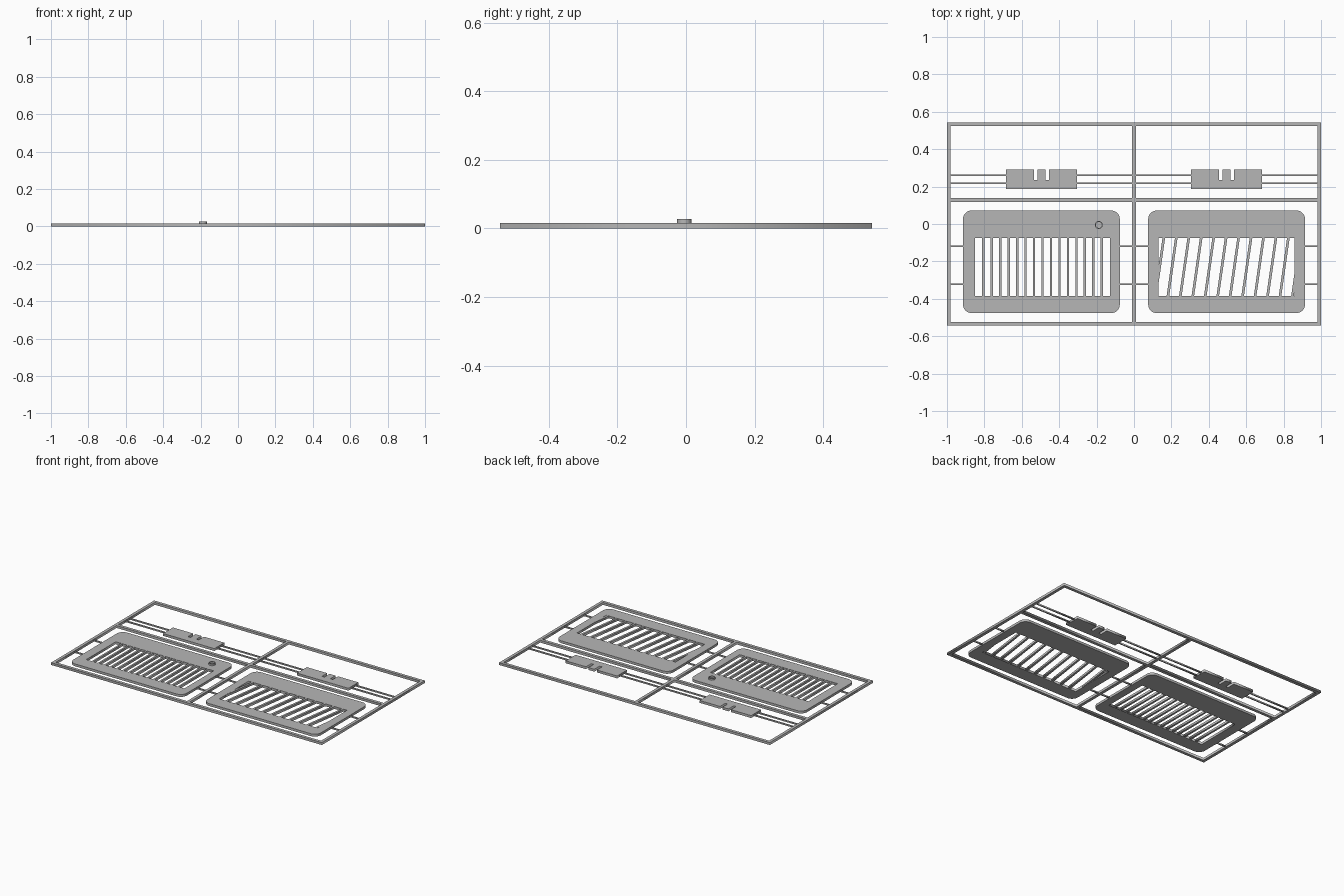
import bpy
from math import cos, sin, pi

if "Cube" in bpy.data.objects:
    bpy.data.objects.remove(bpy.data.objects["Cube"], do_unlink=True)

grey = bpy.data.materials.new("plain grey")
grey.use_nodes = True
grey.diffuse_color = (0.47, 0.47, 0.47, 1)
grey.node_tree.nodes["Principled BSDF"].inputs["Base Color"].default_value = grey.diffuse_color

H = 0.016  # sheet thickness


def sheet(name, outlines, z0=0.0, z1=H):
    """Flat part: first outline is the edge, the rest are holes."""
    curve = bpy.data.curves.new(name, "CURVE")
    curve.dimensions = "2D"
    curve.fill_mode = "BOTH"
    curve.extrude = (z1 - z0) / 2
    for pts in outlines:
        spline = curve.splines.new("POLY")
        spline.points.add(len(pts) - 1)
        for p, (x, y) in zip(spline.points, pts):
            p.co = (x, y, 0, 1)
        spline.use_cyclic_u = True
    temp = bpy.data.objects.new(name + "_outline", curve)
    bpy.context.collection.objects.link(temp)
    deps = bpy.context.evaluated_depsgraph_get()
    mesh = bpy.data.meshes.new_from_object(temp.evaluated_get(deps))
    bpy.data.objects.remove(temp, do_unlink=True)
    mesh.materials.clear()
    mesh.materials.append(grey)
    obj = bpy.data.objects.new(name, mesh)
    obj.location.z = (z0 + z1) / 2
    bpy.context.collection.objects.link(obj)
    return obj


def rect(x0, x1, y0, y1):
    return [(x0, y0), (x1, y0), (x1, y1), (x0, y1)]


def circle(cx, cy, r, n=32):
    return [(cx + r * cos(2 * pi * i / n), cy + r * sin(2 * pi * i / n)) for i in range(n)]


def rounded(x0, x1, y0, y1, r, n=8):
    corners = [(x1 - r, y1 - r), (x0 + r, y1 - r), (x0 + r, y0 + r), (x1 - r, y0 + r)]
    return [(cx + r * cos((q + i / n) * pi / 2), cy + r * sin((q + i / n) * pi / 2))
            for q, (cx, cy) in enumerate(corners) for i in range(n + 1)]


# Outer frame with its cross bars
B = 0.02
windows = [rect(x0, x1, y0, y1)
           for x0, x1 in ((-1 + B, -B / 2), (B / 2, 1 - B))
           for y0, y1 in ((-0.543 + B, 0.118), (0.138, 0.543 - B))]
sheet("frame", [rect(-1, 1, -0.543, 0.543)] + windows)

Y0, Y1 = -0.385, -0.075  # grille opening
for side, s in (("right", -1), ("left", 1)):
    # Rounded plate with a grille opening
    cx = s * 0.495
    ox0, ox1 = (-0.851, -0.127) if s < 0 else (0.131, 0.858)
    sheet(side + "_plate", [rounded(cx - 0.419, cx + 0.419, -0.476, 0.072, 0.045),
                            rect(ox0, ox1, Y0, Y1)])

    # Notched clip
    outline = [(cx - 0.19, 0.187), (cx + 0.19, 0.187), (cx + 0.19, 0.291)]
    for nx in (cx + 0.031, cx - 0.031):
        outline += [(nx + 0.009, 0.291), (nx + 0.009, 0.236), (nx - 0.009, 0.236), (nx - 0.009, 0.291)]
    outline.append((cx - 0.19, 0.291))
    sheet(side + "_clip", [outline])

    # Thin runners joining the parts to the frame
    for i, (y, half) in enumerate(((0.26, 0.185), (0.217, 0.185), (-0.12, 0.41), (-0.322, 0.41))):
        for end in (-1, 1):
            a, b = sorted((cx + end * half, cx + end * 0.488))
            sheet(f"{side}_runner_{i}_{'inner' if end == -s else 'outer'}",
                  [rect(a, b, y - 0.004, y + 0.004)], 0.003, 0.012)

# Straight grille bars
step = (0.851 - 0.127) / 16
for i in range(1, 16):
    x = -0.851 + i * step
    sheet(f"straight_bar_{i}", [rect(x - 0.006, x + 0.006, Y0 - 0.01, Y1 + 0.01)], 0.0005, H - 0.0005)

# Slanted grille bars
lean, w = 0.023, 0.007
for i in range(12):
    x = 0.137 + i * 0.0666
    sheet(f"slanted_bar_{i}", [[(x - lean - w, Y0 - 0.005), (x - lean + w, Y0 - 0.005),
                                (x + lean + w, Y1 + 0.005), (x + lean - w, Y1 + 0.005)]],
          0.0005, H - 0.0005)

# Small raised ring on the right plate
sheet("ring", [circle(-0.188, -0.005, 0.021), circle(-0.188, -0.005, 0.016)], H - 0.002, 0.027)
